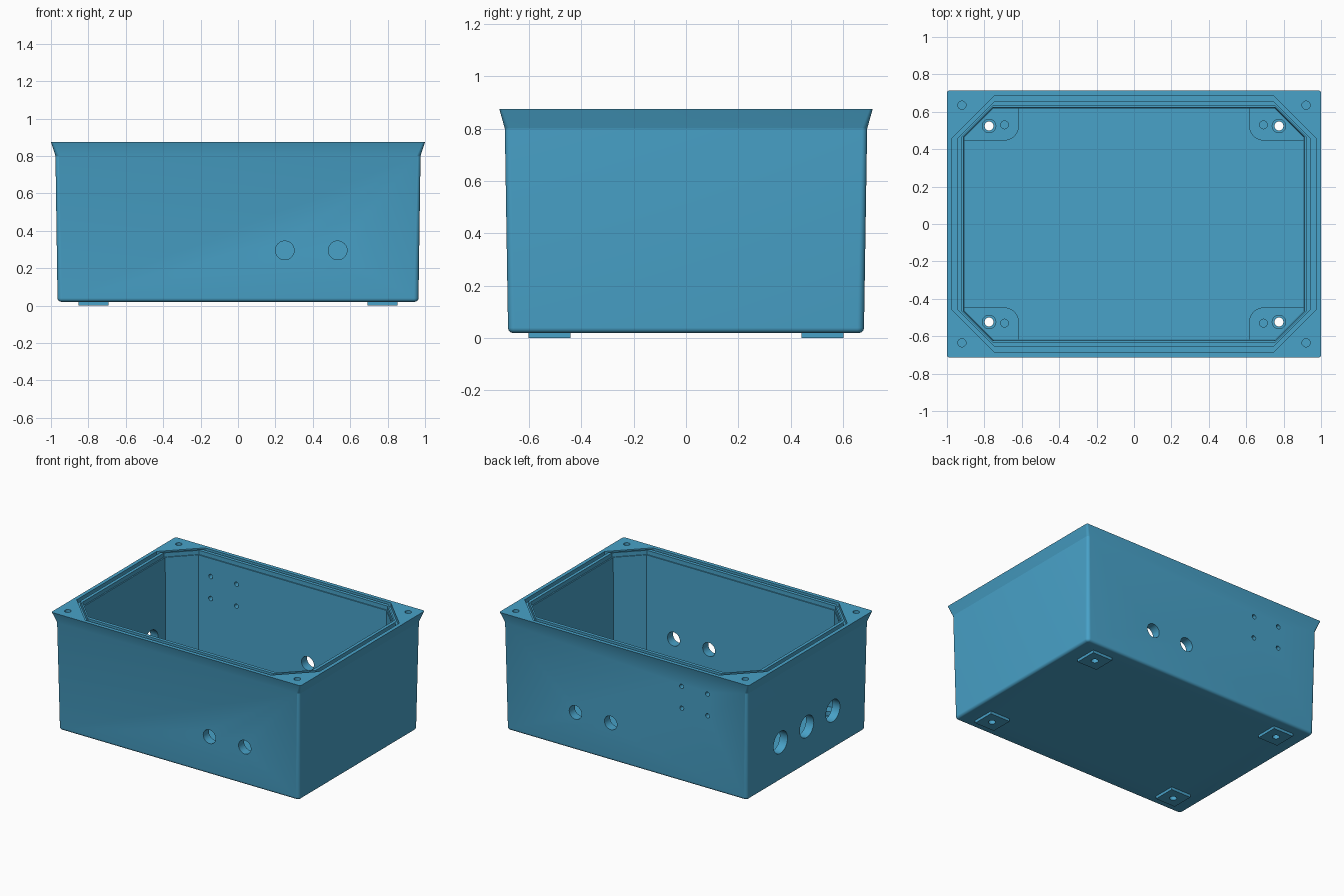
import bpy, bmesh, math
from mathutils import Matrix, Vector

if "Cube" in bpy.data.objects:
    bpy.data.objects.remove(bpy.data.objects["Cube"], do_unlink=True)

blue = bpy.data.materials.new("enclosure_blue")
blue.use_nodes = True
COLOUR = (0.065, 0.36, 0.58, 1)
blue.diffuse_color = COLOUR
blue.node_tree.nodes["Principled BSDF"].inputs["Base Color"].default_value = COLOUR

TOP = 0.875
BASE = 0.02


def finish(name, bm):
    bmesh.ops.recalc_face_normals(bm, faces=bm.faces)
    mesh = bpy.data.meshes.new(name)
    bm.to_mesh(mesh)
    bm.free()
    obj = bpy.data.objects.new(name, mesh)
    obj.data.materials.append(blue)
    bpy.context.collection.objects.link(obj)
    return obj


def ring(hx, hy, radii, seg):
    """Rectangle outline with rounded corners, or chamfered when seg is 1."""
    if not isinstance(radii, (list, tuple)):
        radii = [radii] * 4
    pts = []
    for i, (sx, sy) in enumerate([(1, 1), (-1, 1), (-1, -1), (1, -1)]):
        r = radii[i]
        for k in range(seg + 1 if r else 1):
            a = math.pi / 2 * (i + k / seg)
            pts.append((sx * (hx - r) + r * math.cos(a), sy * (hy - r) + r * math.sin(a)))
    return pts


def loft(name, sections, seg=8, centre=(0, 0)):
    """Closed solid through sections of (z, half_x, half_y, corner)."""
    bm = bmesh.new()
    rings = [[bm.verts.new((x + centre[0], y + centre[1], z)) for x, y in ring(hx, hy, r, seg)]
             for z, hx, hy, r in sections]
    for low, high in zip(rings, rings[1:]):
        for i in range(len(low)):
            j = (i + 1) % len(low)
            bm.faces.new((low[i], low[j], high[j], high[i]))
    bm.faces.new(rings[0][::-1])
    bm.faces.new(rings[-1])
    return finish(name, bm)


def cylinder(name, start, end, radius):
    start, end = Vector(start), Vector(end)
    axis = end - start
    turn = axis.to_track_quat("Z", "Y").to_matrix().to_4x4()
    bm = bmesh.new()
    bmesh.ops.create_cone(bm, cap_ends=True, segments=32, radius1=radius, radius2=radius,
                          depth=axis.length, matrix=Matrix.Translation((start + end) / 2) @ turn)
    return finish(name, bm)


def apply(obj, mod):
    bpy.context.view_layer.objects.active = obj
    bpy.ops.object.modifier_apply(modifier=mod.name)


def four_corners(obj):
    mod = obj.modifiers.new("corners", "MIRROR")
    mod.use_axis = (True, True, False)
    mod.use_mirror_merge = False
    apply(obj, mod)
    return obj


def cut(obj, cutter):
    mod = obj.modifiers.new("cut", "BOOLEAN")
    mod.operation = "DIFFERENCE"
    mod.solver = "EXACT"
    mod.object = cutter
    apply(obj, mod)


# Outer shell: rounded foot edge, slight draft, flared lip
R = 0.02
fillet = []
for k in range(7):
    a = math.pi / 2 * k / 6
    inset = R * (1 - math.sin(a))
    fillet.append((BASE + R * (1 - math.cos(a)), 0.965 - inset, 0.68 - inset, R * 1.3 - inset))
body = loft("enclosure_body", fillet + [(0.8, 0.976, 0.692, R), (TOP, 1, 0.713, 0.012)])

# Cavity with chamfered corners and a small step under the rim
cavity = loft("cavity_cutter", [(0.08, 0.905, 0.618, 0.155), (0.845, 0.911, 0.624, 0.157),
                                (0.845, 0.92, 0.632, 0.165), (0.9, 0.92, 0.632, 0.165)], seg=1)

# Gasket groove around the rim
groove = loft("groove_cutter", [(0.845, 0.973, 0.685, 0.227), (0.9, 0.973, 0.685, 0.227)], seg=1)
core = loft("groove_core", [(0.8, 0.943, 0.657, 0.198), (0.95, 0.943, 0.657, 0.198)], seg=1)
cut(groove, core)

# Corner bosses inside and mounting feet below
boss = four_corners(loft("corner_bosses", [(z, 0.16, 0.097, (0, 0, 0.08, 0)) for z in (0.07, 0.14)],
                         centre=(0.775, 0.543)))
feet = four_corners(loft("mounting_feet", [(z, 0.08, 0.08, 0) for z in (0, 0.03)],
                         centre=(0.773, 0.522)))

# Vertical drillings repeated in each corner
lid_holes = four_corners(cylinder("lid_holes", (0.92, 0.635, 0.68), (0.92, 0.635, 0.9), 0.022))
bolt_holes = four_corners(cylinder("bolt_holes", (0.775, 0.524, -0.05), (0.775, 0.524, 0.3), 0.024))
counterbores = four_corners(cylinder("counterbores", (0.775, 0.524, 0.11), (0.775, 0.524, 0.3), 0.036))
blind_holes = four_corners(cylinder("blind_holes", (0.692, 0.53, 0.09), (0.692, 0.53, 0.3), 0.021))

# Cable openings through the walls
wall_holes = []
for x in (0.25, 0.533):
    wall_holes.append(cylinder("front_hole", (x, -0.8, 0.295), (x, -0.5, 0.295), 0.05))
for x in (0.125, 0.408):
    wall_holes.append(cylinder("back_hole", (x, 0.5, 0.295), (x, 0.8, 0.295), 0.05))
for y in (-0.3, 0, 0.3):
    wall_holes.append(cylinder("side_hole", (-1.1, y, 0.3), (-0.8, y, 0.3), 0.08))
for x in (-0.655, -0.448):
    for z in (0.556, 0.715):
        wall_holes.append(cylinder("back_screw_hole", (x, 0.5, z), (x, 0.8, z), 0.016))

for cutter in [cavity, groove, lid_holes, bolt_holes] + wall_holes:
    cut(body, cutter)
for cutter in (bolt_holes, counterbores, blind_holes):
    cut(boss, cutter)
cut(feet, bolt_holes)

for helper in [cavity, groove, core, lid_holes, bolt_holes, counterbores, blind_holes] + wall_holes:
    bpy.data.objects.remove(helper, do_unlink=True)

# Smooth the rounded surfaces, keep the edges crisp
for obj in (body, boss, feet):
    bpy.ops.object.select_all(action="DESELECT")
    obj.select_set(True)
    bpy.context.view_layer.objects.active = obj
    bpy.ops.object.shade_smooth_by_angle(angle=math.radians(16))
